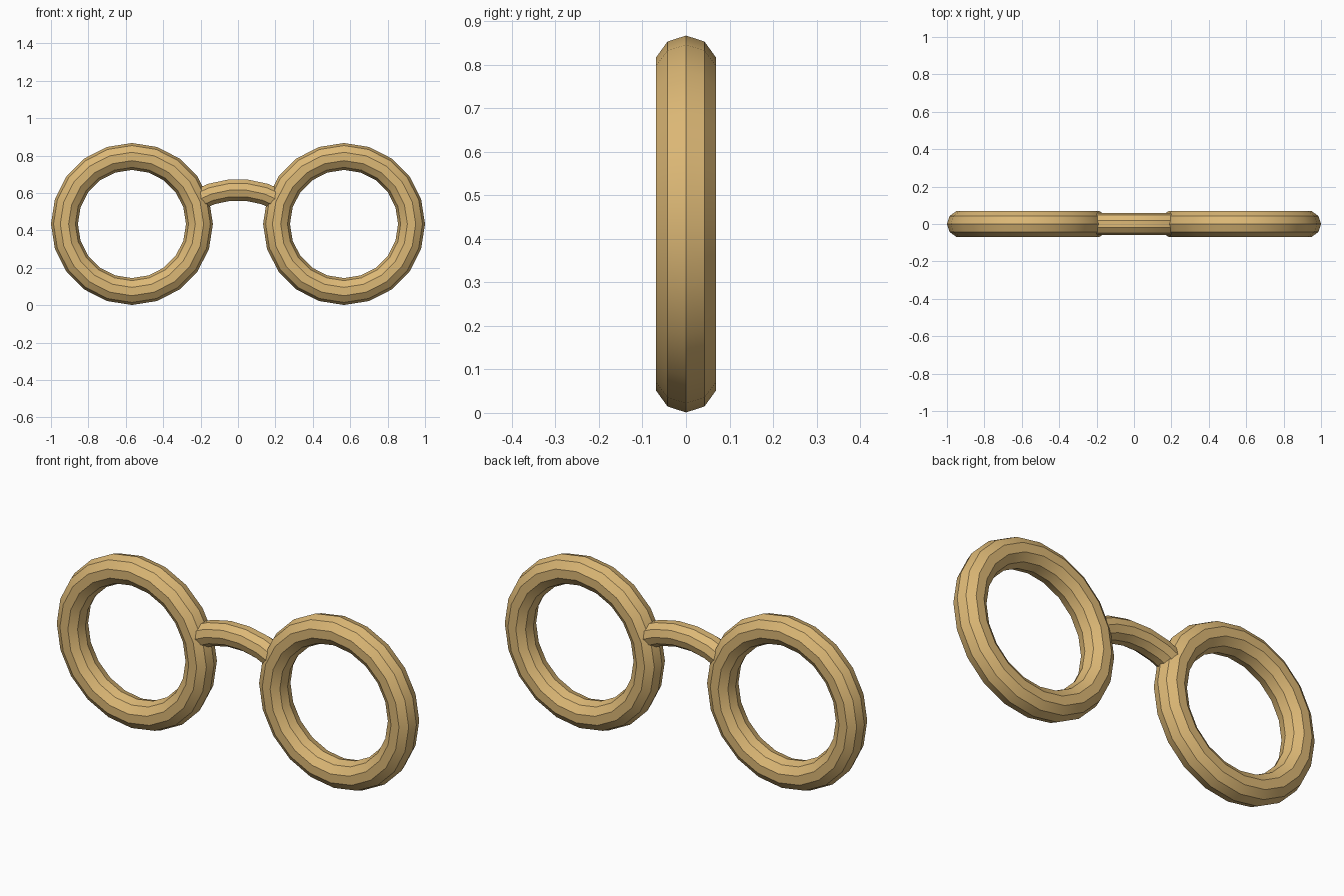
import bpy, bmesh
from math import sin, cos, pi, radians

if "Cube" in bpy.data.objects:
    bpy.data.objects.remove(bpy.data.objects["Cube"])


def swept_arc(name, centre, major, minor, angles, sides, closed, mat):
    """Sweep a regular polygon along an arc in the XZ plane."""
    bm = bmesh.new()
    loops = []
    for a in angles:
        loop = []
        for j in range(sides):
            t = 2 * pi * j / sides
            r = major + minor * cos(t + (0 if closed else pi / 2))
            y = minor * sin(t + (0 if closed else pi / 2))
            loop.append(bm.verts.new((centre[0] + r * sin(a), y, centre[1] + r * cos(a))))
        loops.append(loop)
    pairs = list(zip(loops, loops[1:]))
    if closed:
        pairs.append((loops[-1], loops[0]))
    for p, q in pairs:
        for j in range(sides):
            k = (j + 1) % sides
            bm.faces.new((p[j], p[k], q[k], q[j]))
    if not closed:
        bm.faces.new(loops[0])
        bm.faces.new(loops[-1])
    bmesh.ops.recalc_face_normals(bm, faces=bm.faces)
    mesh = bpy.data.meshes.new(name)
    bm.to_mesh(mesh)
    bm.free()
    mesh.materials.append(mat)
    obj = bpy.data.objects.new(name, mesh)
    bpy.context.collection.objects.link(obj)
    bpy.ops.object.select_all(action='DESELECT')
    obj.select_set(True)
    bpy.context.view_layer.objects.active = obj
    bpy.ops.object.shade_smooth_by_angle(angle=radians(30))
    return obj


gold = bpy.data.materials.new("gold")
gold.diffuse_color = (0.72, 0.48, 0.18, 1)
gold.use_nodes = True
gold.node_tree.nodes["Principled BSDF"].inputs["Base Color"].default_value = gold.diffuse_color

# Round lens rims
full_turn = [2 * pi * i / 20 for i in range(20)]
for side, x in (("left", -0.567), ("right", 0.567)):
    swept_arc(side + "_rim", (x, 0.434), 0.361, 0.072, full_turn, 10, True, gold)

# Arched nose bridge, its ends buried in the rims
bridge_angles = [radians(a) for a in (-30, -18, -6, 6, 18, 30)]
swept_arc("nose_bridge", (0, 0.157), 0.46, 0.06, bridge_angles, 10, False, gold)
